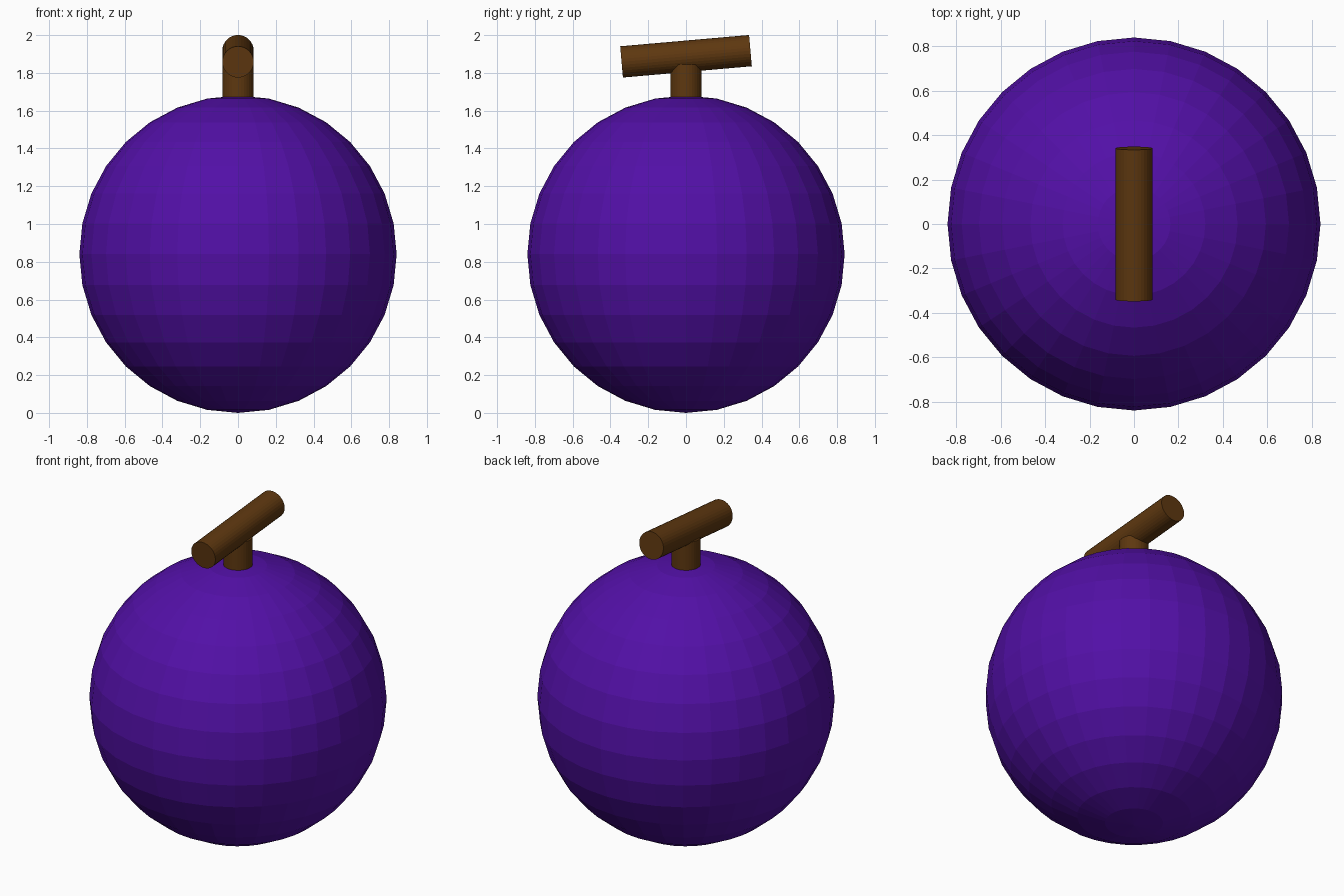
import bpy
import math

if "Cube" in bpy.data.objects:
    bpy.data.objects.remove(bpy.data.objects["Cube"])


def material(name, rgb):
    m = bpy.data.materials.new(name)
    m.diffuse_color = (*rgb, 1.0)
    m.use_nodes = True
    m.node_tree.nodes["Principled BSDF"].inputs["Base Color"].default_value = m.diffuse_color
    return m


purple = material("purple", (0.085, 0.005, 0.385))
brown = material("brown", (0.112, 0.039, 0.005))

R = 0.84        # fruit radius
STICK_R = 0.083  # stem and twig radius


def finish(name, mat):
    ob = bpy.context.object
    ob.name = name
    ob.data.materials.append(mat)
    bpy.ops.object.shade_flat()


def rod(name, length, z, tilt=0.0):
    bpy.ops.mesh.primitive_cylinder_add(
        vertices=32, radius=STICK_R, depth=length,
        location=(0, 0, z), rotation=(tilt, 0, 0))
    finish(name, brown)


# Round faceted fruit body
bpy.ops.mesh.primitive_uv_sphere_add(segments=32, ring_count=16, radius=R, location=(0, 0, R))
finish("fruit_body", purple)

# Upright stem, sunk into the fruit
rod("stem", 0.33, 1.68)

# Twig across the stem, its back end raised by five degrees
rod("twig", 0.685, 1.888, math.radians(-85))
